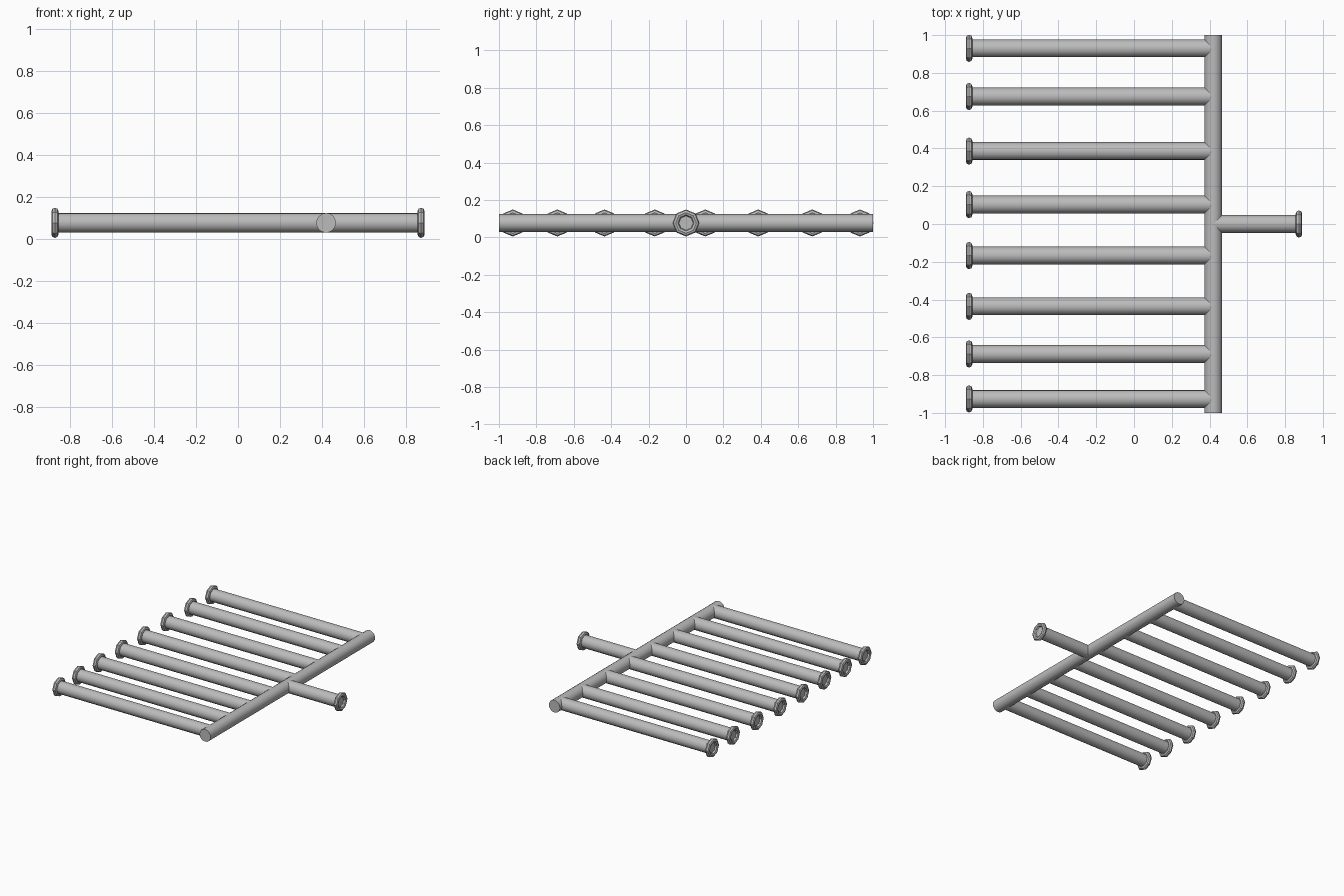
import bpy
from math import pi, radians

cube = bpy.data.objects.get("Cube")
if cube:
    bpy.data.objects.remove(cube, do_unlink=True)

steel = bpy.data.materials.new("grey steel")
steel.use_nodes = True
steel.diffuse_color = (0.5, 0.5, 0.5, 1)
steel.node_tree.nodes["Principled BSDF"].inputs["Base Color"].default_value = (0.5, 0.5, 0.5, 1)

AXIS_Z = 0.077      # height of all pipe centrelines
PIPE_R = 0.047
HEADER_X = 0.42
END_X = 0.873       # flange centre distance from the middle


def finish(name):
    obj = bpy.context.object
    obj.name = name
    obj.data.materials.append(steel)
    bpy.ops.object.shade_smooth_by_angle(angle=radians(32))


def pipe_along_x(name, x0, x1, y):
    bpy.ops.mesh.primitive_cylinder_add(
        vertices=16, radius=PIPE_R, depth=abs(x1 - x0),
        location=((x0 + x1) / 2, y, AXIS_Z), rotation=(0, pi / 2, 0))
    finish(name)


def flange(name, x, y):
    bpy.ops.mesh.primitive_torus_add(
        major_segments=8, minor_segments=8, major_radius=0.055, minor_radius=0.017,
        location=(x, y, AXIS_Z), rotation=(0, pi / 2, 0))
    finish(name)


# Header pipe with closed ends
bpy.ops.mesh.primitive_cylinder_add(
    vertices=16, radius=PIPE_R, depth=2,
    location=(HEADER_X, 0, AXIS_Z), rotation=(pi / 2, 0, 0))
finish("header_pipe")

# Branch pipes, each with a ring flange at its free end
branch_ys = [0.93, 0.675, 0.386, 0.103, -0.167, -0.436, -0.688, -0.926]
for i, y in enumerate(branch_ys, 1):
    pipe_along_x(f"branch_pipe_{i}", -END_X, HEADER_X, y)
    flange(f"branch_flange_{i}", -END_X, y)

# Inlet stub on the opposite side
pipe_along_x("inlet_pipe", HEADER_X, END_X, 0)
flange("inlet_flange", END_X, 0)
